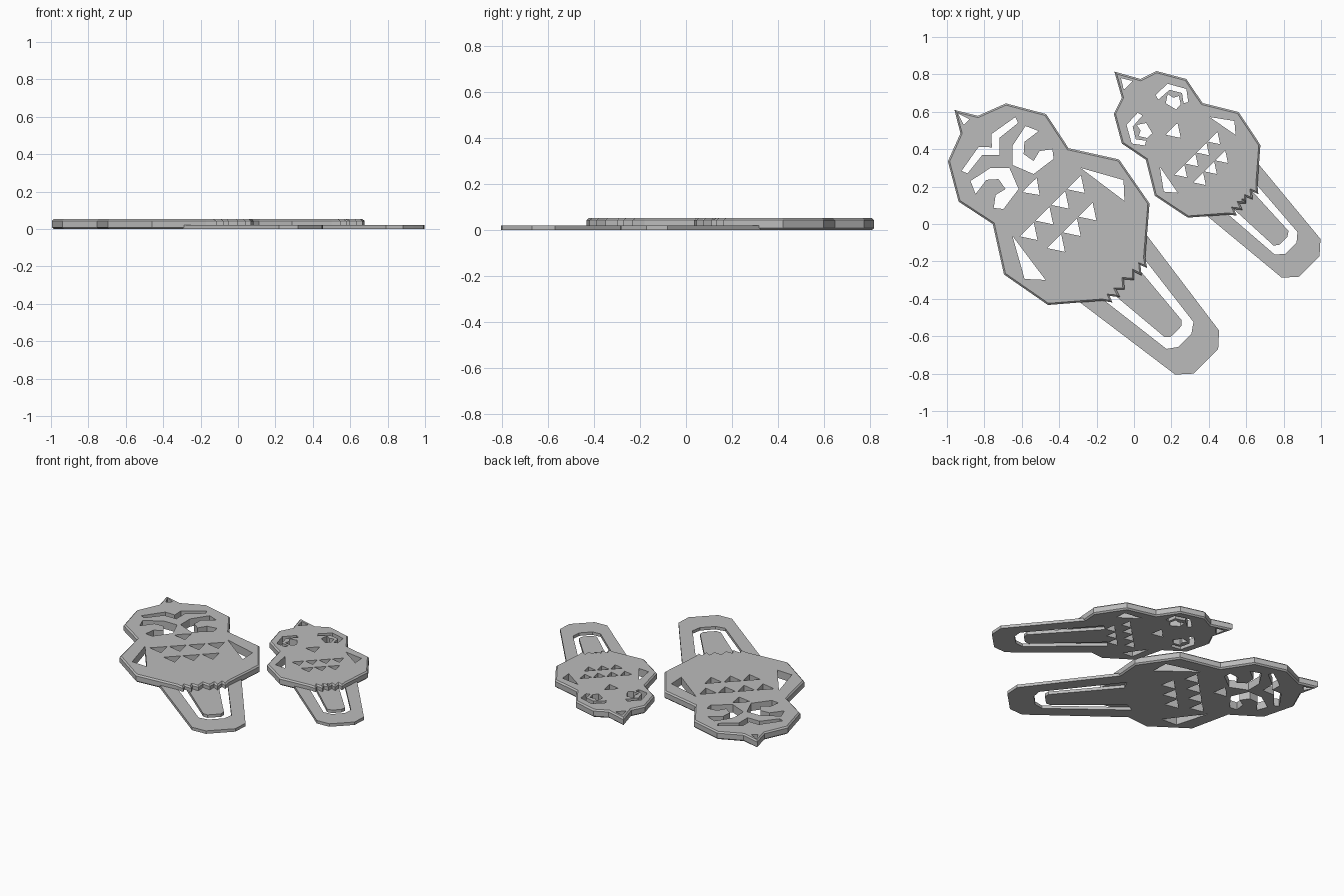
import bpy
import bmesh

if "Cube" in bpy.data.objects:
    bpy.data.objects.remove(bpy.data.objects["Cube"], do_unlink=True)

grey = bpy.data.materials.new("light grey")
grey.use_nodes = True
grey.diffuse_color = (0.5, 0.5, 0.5, 1)
grey.node_tree.nodes["Principled BSDF"].inputs["Base Color"].default_value = (0.5, 0.5, 0.5, 1)

TOP, CLIP_TOP, CHAMFER = 0.052, 0.02, 0.009


def mirror(points, c):
    """Reflect points in the diagonal axis x + y = c."""
    return [(c - y, c - x) for x, y in points]


def symmetric(half, c):
    """Close a half outline whose first and last points lie on the axis."""
    return half + mirror(half[1:-1], c)[::-1]


def prism_object(name, outlines, low, high, chamfer=0):
    bm = bmesh.new()
    for outline in outlines:
        base = bm.faces.new([bm.verts.new((x, y, low + chamfer)) for x, y in outline])
        height = high - low - 2 * chamfer
        result = bmesh.ops.extrude_face_region(bm, geom=[base], use_keep_orig=True)
        verts = [g for g in result["geom"] if isinstance(g, bmesh.types.BMVert)]
        cap = [g for g in result["geom"] if isinstance(g, bmesh.types.BMFace)][0]
        bmesh.ops.translate(bm, verts=verts, vec=(0, 0, height))
        bmesh.ops.recalc_face_normals(bm, faces=bm.faces)
        if chamfer:
            for face in (base, cap):
                bmesh.ops.inset_region(bm, faces=[face], thickness=chamfer,
                                       depth=chamfer, use_even_offset=True)
    mesh = bpy.data.meshes.new(name)
    bm.to_mesh(mesh)
    bm.free()
    mesh.materials.append(grey)
    obj = bpy.data.objects.new(name, mesh)
    bpy.context.collection.objects.link(obj)
    return obj


def cut(obj, outlines, low, high):
    cutter = prism_object("cutter", outlines, low, high)
    cutter.hide_render = True
    mod = obj.modifiers.new("cut", "BOOLEAN")
    mod.operation, mod.solver, mod.object = "DIFFERENCE", "EXACT", cutter
    bpy.context.view_layer.objects.active = obj
    bpy.ops.object.modifier_apply(modifier=mod.name)
    bpy.data.objects.remove(cutter, do_unlink=True)


def feather_row(center, step, count, size):
    """Row of triangular holes running across the axis."""
    rows = []
    for i in range(count):
        d = (i - (count - 1) / 2) * step
        rows.append([(center[0] + d + x * size, center[1] + d + y * size)
                     for x, y in ((0.02, 0.055), (0.04, -0.04), (-0.055, -0.02))])
    return rows


def owl_clip(name, c, body, clip, slot, middle_holes, paired_holes, feathers):
    holes = [symmetric(h, c) for h in middle_holes] + feathers
    for h in paired_holes:
        holes += [h, mirror(h, c)]
    slot = symmetric(slot, c)
    plate = prism_object(name + "_body", [symmetric(body, c)], 0, TOP, CHAMFER)
    cut(plate, holes, -0.1, 0.1)
    cut(plate, [slot], -0.1, CLIP_TOP)
    tail = prism_object(name + "_tail_clip", [symmetric(clip, c)], 0, CLIP_TOP)
    cut(tail, [slot], -0.1, 0.1)


# Large owl: crest, head, shoulder, wing, then the toes
owl_clip(
    "large_owl", -0.35,
    body=[(-0.96, 0.61), (-0.835, 0.578), (-0.685, 0.645), (-0.47, 0.588), (-0.35, 0.405),
          (-0.08, 0.345), (0.083, 0.11), (0.06, -0.18), (0.07, -0.235), (0.035, -0.22),
          (0.04, -0.275), (0, -0.255), (0, -0.3), (-0.055, -0.295)],
    clip=[(-0.175, -0.175), (0, 0.03), (0.455, -0.57), (0.45, -0.67), (0.385, -0.735)],
    slot=[(0.225, -0.575), (0.254, -0.545), (0.254, -0.513), (-0.05, -0.15), (-0.02, -0.09),
          (0.318, -0.524), (0.307, -0.588), (0.272, -0.622)],
    middle_holes=[
        # crest, brow, beak
        [(-0.94, 0.59), (-0.88, 0.561), (-0.895, 0.545)],
        [(-0.76, 0.41), (-0.762, 0.481), (-0.634, 0.572), (-0.62, 0.54), (-0.72, 0.46), (-0.72, 0.37)],
        [(-0.505, 0.155), (-0.52, 0.246), (-0.56, 0.21)]],
    paired_holes=[
        # eye, wing
        [(-0.58, 0.524), (-0.65, 0.417), (-0.65, 0.316), (-0.537, 0.267), (-0.43, 0.348),
         (-0.436, 0.4), (-0.505, 0.39), (-0.537, 0.337), (-0.59, 0.374), (-0.586, 0.439), (-0.51, 0.497)],
        [(-0.286, 0.3), (-0.056, 0.235), (-0.051, 0.123)]],
    feathers=feather_row((-0.43, 0.08), 0.084, 4, 1) + feather_row((-0.325, -0.025), 0.084, 3, 1))

# Small owl, with round eyes and no brow
owl_clip(
    "small_owl", 0.71,
    body=[(-0.105, 0.815), (0.035, 0.775), (0.12, 0.818), (0.28, 0.775), (0.366, 0.647),
          (0.559, 0.599), (0.676, 0.422), (0.66, 0.209), (0.665, 0.16), (0.63, 0.175),
          (0.635, 0.13), (0.6, 0.145), (0.6, 0.11), (0.575, 0.135)],
    clip=[(0.455, 0.255), (0.6, 0.4), (0.997, -0.08), (0.992, -0.171), (0.937, -0.227)],
    slot=[(0.8, -0.09), (0.82, -0.07), (0.826, -0.037), (0.5, 0.32), (0.535, 0.35),
          (0.874, -0.043), (0.869, -0.1), (0.84, -0.13)],
    middle_holes=[
        # crest, beak
        [(-0.07, 0.78), (-0.008, 0.765), (-0.03, 0.74)],
        [(0.25, 0.46), (0.233, 0.54), (0.2, 0.51)]],
    paired_holes=[
        # eye ring, pupil, wing
        [(0.115, 0.69), (0.18, 0.75), (0.28, 0.722), (0.29, 0.652), (0.265, 0.645),
         (0.257, 0.7), (0.19, 0.717), (0.13, 0.665)],
        [(0.18, 0.695), (0.21, 0.675), (0.24, 0.685), (0.25, 0.64), (0.225, 0.612), (0.17, 0.645)],
        [(0.404, 0.572), (0.537, 0.551), (0.543, 0.476)]],
    feathers=feather_row((0.344, 0.366), 0.059, 4, 0.7) + feather_row((0.415, 0.295), 0.059, 3, 0.7))
